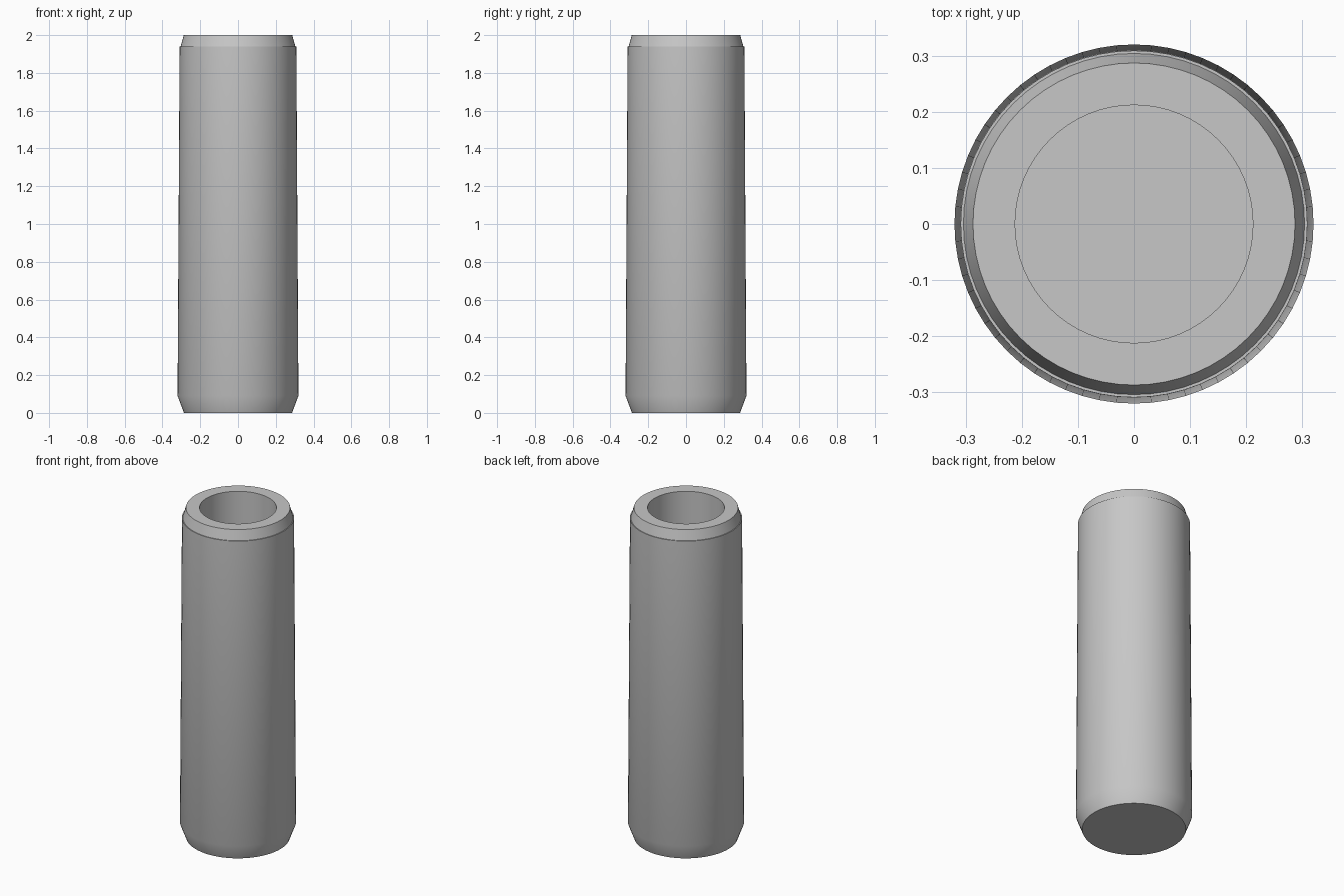
import bpy
import bmesh
import math

cube = bpy.data.objects.get("Cube")
if cube:
    bpy.data.objects.remove(cube, do_unlink=True)

SEGMENTS = 64

grey = bpy.data.materials.new("light_grey")
grey.use_nodes = True
color = (0.57, 0.57, 0.57, 1)
grey.diffuse_color = color
grey.node_tree.nodes["Principled BSDF"].inputs["Base Color"].default_value = color


def lathe(name, profile, material):
    """Spin an (r, z) profile around z and cap both ends."""
    bm = bmesh.new()
    rings = []
    for r, z in profile:
        rings.append([bm.verts.new((r * math.cos(a), r * math.sin(a), z))
                      for a in (2 * math.pi * i / SEGMENTS for i in range(SEGMENTS))])
    for low, high in zip(rings, rings[1:]):
        for i in range(SEGMENTS):
            j = (i + 1) % SEGMENTS
            bm.faces.new((low[i], low[j], high[j], high[i]))
    bm.faces.new(rings[0][::-1])
    bm.faces.new(rings[-1])
    bmesh.ops.recalc_face_normals(bm, faces=bm.faces)
    mesh = bpy.data.meshes.new(name)
    bm.to_mesh(mesh)
    bm.free()
    mesh.materials.append(material)
    obj = bpy.data.objects.new(name, mesh)
    bpy.context.collection.objects.link(obj)
    bpy.ops.object.select_all(action="DESELECT")
    obj.select_set(True)
    bpy.context.view_layer.objects.active = obj
    bpy.ops.object.shade_smooth_by_angle(angle=math.radians(30))
    return obj


# Tapered sleeve: base, lower chamfer, wall, ledge, upper chamfer, rim, bore, floor
lathe("hollow_sleeve", [
    (0.286, 0), (0.32, 0.09), (0.309, 1.94), (0.304, 1.94),
    (0.287, 2.0), (0.212, 2.0), (0.212, 0.1),
], grey)
